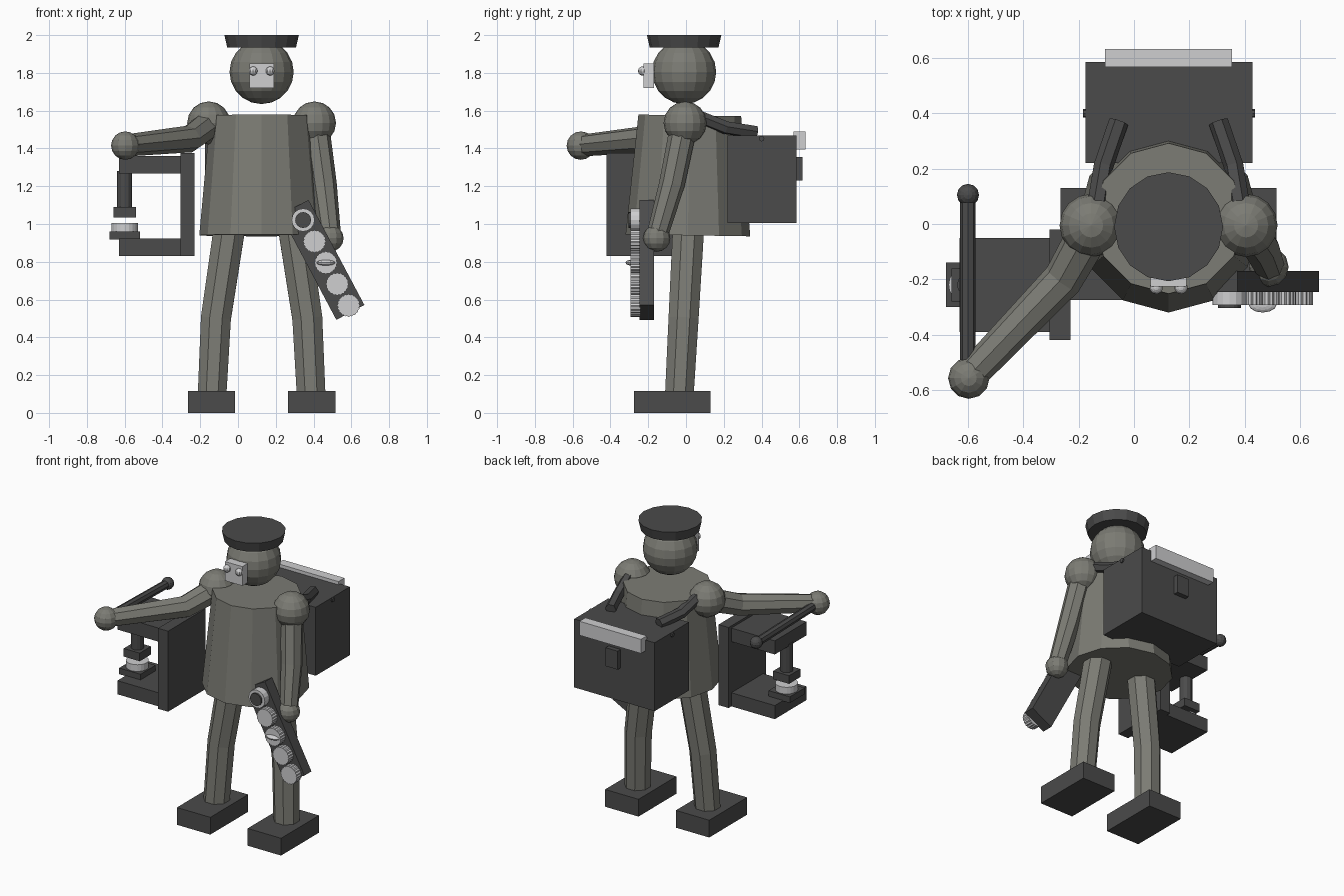
import bpy, bmesh, math
from mathutils import Vector, Matrix

if "Cube" in bpy.data.objects:
    bpy.data.objects.remove(bpy.data.objects["Cube"], do_unlink=True)


def material(name, colour):
    mat = bpy.data.materials.new(name)
    mat.use_nodes = True
    mat.diffuse_color = (*colour, 1)
    bsdf = next(n for n in mat.node_tree.nodes if n.type == "BSDF_PRINCIPLED")
    bsdf.inputs["Base Color"].default_value = (*colour, 1)
    return mat


BODY = material("olive grey", (0.2, 0.2, 0.175))
DARK = material("charcoal", (0.07, 0.07, 0.07))
LIGHT = material("pale grey", (0.62, 0.62, 0.63))
MID = 0.125  # the figure's own centre line


def finish(name, bm, mat):
    bmesh.ops.recalc_face_normals(bm, faces=bm.faces)
    mesh = bpy.data.meshes.new(name)
    bm.to_mesh(mesh)
    bm.free()
    mesh.materials.append(mat)
    obj = bpy.data.objects.new(name, mesh)
    bpy.context.collection.objects.link(obj)
    return obj


def box(name, mat, x, y, z):
    """Box from (low, high) pairs on each axis, origin at its centre."""
    bm = bmesh.new()
    bmesh.ops.create_cube(bm, size=1)
    bmesh.ops.scale(bm, vec=[b - a for a, b in (x, y, z)], verts=bm.verts)
    obj = finish(name, bm, mat)
    obj.location = [(a + b) / 2 for a, b in (x, y, z)]
    return obj


def ball(name, mat, centre, r, segments=16, rings=10, squash=(1, 1, 1)):
    bm = bmesh.new()
    bmesh.ops.create_uvsphere(bm, u_segments=segments, v_segments=rings, radius=r)
    bmesh.ops.scale(bm, vec=squash, verts=bm.verts)
    bmesh.ops.translate(bm, vec=centre, verts=bm.verts)
    return finish(name, bm, mat)


def tube(name, mat, points, radii, sides=8, tooth=1.0, turn=0.0):
    """Capped tube along points; tooth < 1 pulls in every other corner."""
    bm = bmesh.new()
    pts = [Vector(p) for p in points]
    last = len(pts) - 1
    axis, rot, rings = Vector((0, 0, 1)), Matrix.Identity(3), []
    for i, p in enumerate(pts):
        ahead = (pts[min(i + 1, last)] - p).normalized()
        behind = (p - pts[max(i - 1, 0)]).normalized()
        tangent = (ahead + behind).normalized()
        rot = axis.rotation_difference(tangent).to_matrix() @ rot
        axis = tangent
        ring = []
        for k in range(sides):
            a = math.tau * (k + turn) / sides
            r = radii[i] * (tooth if k % 2 else 1)
            ring.append(bm.verts.new(p + rot @ Vector((r * math.cos(a), r * math.sin(a), 0))))
        rings.append(ring)
    for a, b in zip(rings, rings[1:]):
        for k in range(sides):
            n = (k + 1) % sides
            bm.faces.new((a[k], a[n], b[n], b[k]))
    bm.faces.new(rings[0][::-1])
    bm.faces.new(rings[-1])
    return finish(name, bm, mat)


# Torso, head and cap
tube("torso", BODY, [(MID, 0.01, 0.94), (MID, 0.02, 1.575)], [0.33, 0.272], 12)
ball("head", BODY, (MID, -0.01, 1.805), 0.17)
tube("cap", DARK, [(MID, -0.01, 1.935), (MID, -0.01, 2)], [0.182, 0.197], 16)
box("face_plate", LIGHT, (0.06, 0.19), (-0.225, -0.17), (1.72, 1.85))

# Parts paired about the centre line
for side, s in (("left", 1), ("right", -1)):
    def at(x, y, z):
        return (MID + s * x, y, z)

    ball(side + "_eye", LIGHT, at(0.045, -0.23, 1.81), 0.024, 10, 8)
    ball(side + "_shoulder", BODY, at(0.28, -0.005, 1.535), 0.114, 16, 8)
    tube(side + "_leg", BODY, [at(0.262, -0.035, 0.1), at(0.242, -0.013, 0.5), at(0.17, 0.013, 0.98)],
         [0.082, 0.086, 0.09], 8, turn=0.5)
    foot_x = sorted((MID + s * 0.14, MID + s * 0.39))
    box(side + "_foot", DARK, foot_x, (-0.275, 0.13), (0, 0.117))
    tube(side + "_strap", DARK, [at(0.26, 0.06, 1.57), at(0.235, 0.21, 1.51), at(0.18, 0.37, 1.485)],
         [0.036] * 3, 6)

# Arms: the left one hangs, the right one reaches for the lever
tube("left_arm", BODY, [(0.41, -0.01, 1.53), (0.455, -0.075, 1.21), (0.49, -0.155, 0.93)],
     [0.072, 0.068, 0.056], 8, turn=0.5)
ball("left_hand", BODY, (0.487, -0.155, 0.925), 0.072, 12, 8)
tube("right_arm", BODY, [(-0.15, -0.01, 1.53), (-0.257, -0.2, 1.45), (-0.6, -0.557, 1.415)],
     [0.078, 0.072, 0.058], 8, turn=0.5)
ball("right_hand", BODY, (-0.597, -0.557, 1.415), 0.075, 12, 8)

# Box carried on the back
box("back_box", DARK, (-0.175, 0.428), (0.22, 0.585), (1.005, 1.468))
box("back_box_strip", LIGHT, (-0.105, 0.355), (0.568, 0.632), (1.395, 1.49))
box("back_box_latch", DARK, (0.08, 0.17), (0.58, 0.617), (1.23, 1.355))
tube("back_box_hinge", DARK, [(-0.184, 0.4, 1.452), (0.437, 0.4, 1.452)], [0.015] * 2)

# Hand press
RAM_X, RAM_Y = -0.6, -0.22
box("press_column", DARK, (-0.305, -0.23), (-0.42, -0.02), (0.83, 1.375))
box("press_top", DARK, (-0.63, -0.27), (-0.39, -0.05), (1.268, 1.36))
box("press_base", DARK, (-0.63, -0.27), (-0.39, -0.05), (0.83, 0.922))
tube("press_ram", DARK, [(RAM_X, RAM_Y, 1.08), (RAM_X, RAM_Y, 1.28)], [0.04] * 2, 12)
box("press_head", DARK, (-0.66, -0.54), (-0.28, -0.16), (1.035, 1.09))
box("press_anvil", DARK, (-0.68, -0.52), (-0.3, -0.14), (0.918, 0.96))
tube("press_blank", LIGHT, [(RAM_X, RAM_Y, 0.96), (RAM_X, RAM_Y, 1.005)], [0.07] * 2, 20)
tube("press_lever", DARK, [(RAM_X, -0.56, 1.415), (RAM_X, 0.105, 1.4)], [0.028] * 2)
ball("lever_knob", DARK, (RAM_X, 0.105, 1.4), 0.04, 12, 8)

# Slanted display board with a row of discs
TILT = math.radians(28)
board = box("display_board", DARK, (0.363, 0.531), (-0.245, -0.17), (0.495, 1.125))
board.rotation_euler.y = -TILT
for i in range(5):
    d = (i - 2) * 0.128
    x, z = 0.465 + d * math.sin(TILT), 0.795 - d * math.cos(TILT)
    sides, tooth = (16, 1) if i == 0 else (40, 0.93)
    tube(f"disc_{i + 1}", LIGHT, [(x, -0.24, z), (x, -0.293, z)], [0.061] * 2, sides, tooth)
    if i == 0:
        tube("disc_centre", DARK, [(x, -0.28, z), (x, -0.304, z)], [0.042] * 2, 16)
    if i == 2:
        ball("disc_boss", LIGHT, (x, -0.29, z), 0.03, 12, 8, (1.7, 1, 0.5))
